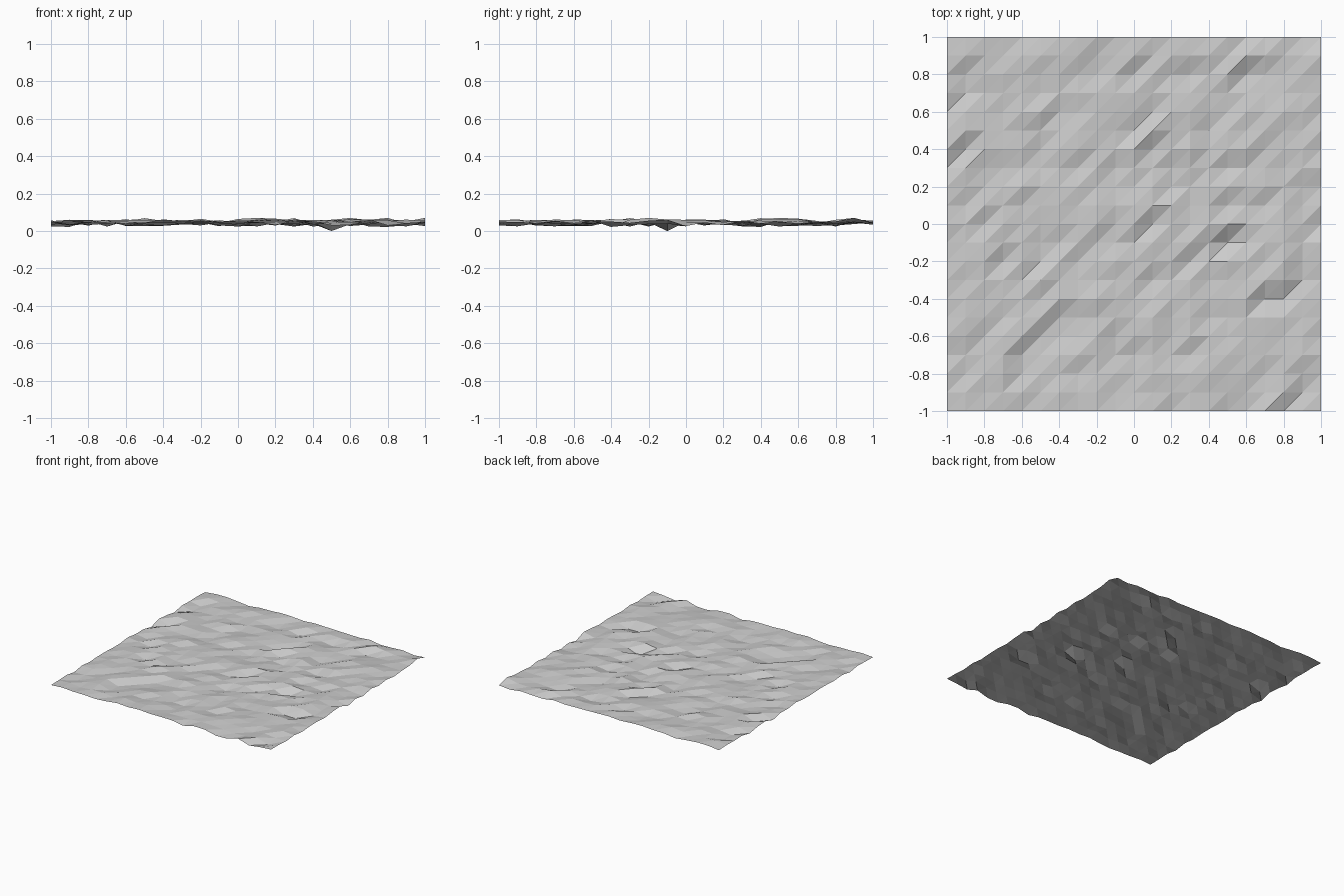
import bpy
import bmesh
import random

cube = bpy.data.objects.get("Cube")
if cube:
    bpy.data.objects.remove(cube, do_unlink=True)

CELLS = 20
STEP = 2 / CELLS
random.seed(7)

# Hollows in the surface: (x, y) -> height
HOLLOWS = {
    (0.5, -0.1): 0.0, (0.8, -0.4): 0.022, (0.3, -0.2): 0.03,
    (-1, 0.3): 0.025, (-0.9, 0.4): 0.022, (-1, 0.6): 0.03,
    (0, 0.5): 0.025, (0.1, 0.6): 0.028, (0, 0.8): 0.027,
    (0.6, 0.8): 0.027, (-0.9, 0.8): 0.03, (0.1, 0): 0.025,
    (-0.6, -0.7): 0.027, (-0.5, -0.6): 0.028, (-0.4, -0.5): 0.028,
    (0.8, -1): 0.03, (0.9, -0.9): 0.025, (0.5, -1): 0.03,
}
# Crests beside the hollows, which sharpen their upper-left slopes
CRESTS = [(0.4, 0), (0.7, -0.3), (-0.9, 0.5), (0, 0.9), (0.5, 0.8),
          (-0.7, -0.7), (-0.6, -0.6), (-0.5, -0.5), (-0.4, -0.4), (0.7, -1)]

hollows = {(round(x / STEP), round(y / STEP)): z for (x, y), z in HOLLOWS.items()}
crests = {(round(x / STEP), round(y / STEP)) for x, y in CRESTS}


def height(i, j):
    """Small random bumps, with the marked hollows and crests."""
    bump = min(max(random.gauss(0.047, 0.009), 0.024), 0.07)
    if (i, j) in crests:
        return 0.06
    return hollows.get((i, j), bump)


# Rough ground sheet, each cell split along the same diagonal
half = CELLS // 2
bm = bmesh.new()
rows = [[bm.verts.new((i * STEP, j * STEP, height(i, j)))
         for i in range(-half, half + 1)] for j in range(-half, half + 1)]
for low, high in zip(rows, rows[1:]):
    for k in range(CELLS):
        bm.faces.new((low[k], low[k + 1], high[k + 1]))
        bm.faces.new((low[k], high[k + 1], high[k]))

mesh = bpy.data.meshes.new("ground_sheet")
bm.to_mesh(mesh)
bm.free()
ground = bpy.data.objects.new("ground_sheet", mesh)
bpy.context.collection.objects.link(ground)

# Plain light grey
grey = bpy.data.materials.new("light_grey")
grey.use_nodes = True
colour = (0.6, 0.6, 0.6, 1)
grey.diffuse_color = colour
grey.node_tree.nodes["Principled BSDF"].inputs["Base Color"].default_value = colour
mesh.materials.append(grey)
